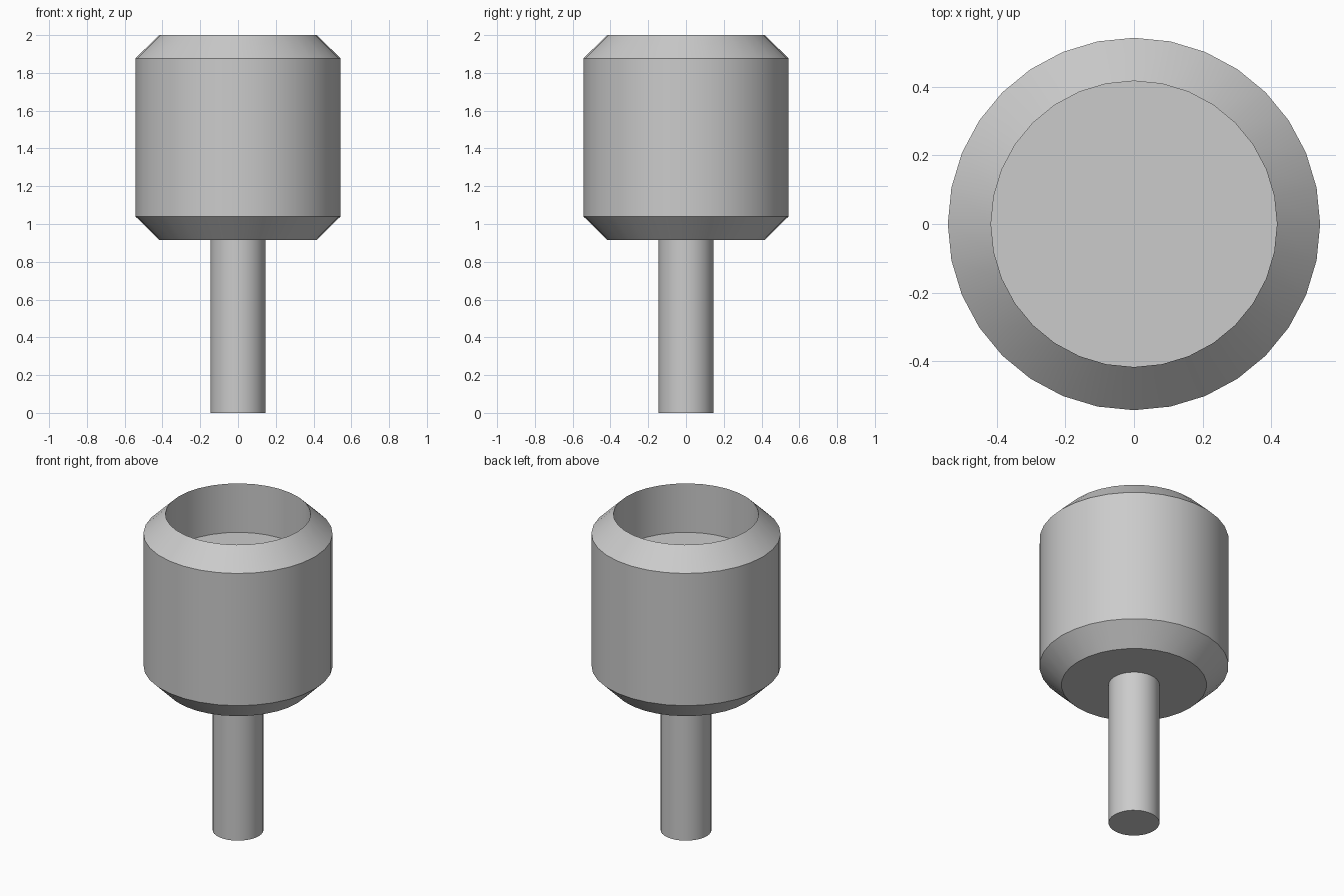
import bpy, bmesh, math

cube = bpy.data.objects.get("Cube")
if cube:
    bpy.data.objects.remove(cube)

SIDES = 32
grey = bpy.data.materials.new("plain grey")
grey.use_nodes = True
grey.diffuse_color = (0.6, 0.6, 0.6, 1)
grey.node_tree.nodes["Principled BSDF"].inputs["Base Color"].default_value = (0.6, 0.6, 0.6, 1)


def turned(name, profile):
    """Closed solid turned about z from (radius, height) rings, bottom to top."""
    bm = bmesh.new()
    rings = []
    for r, z in profile:
        rings.append([bm.verts.new((r * math.cos(math.tau * i / SIDES),
                                    r * math.sin(math.tau * i / SIDES), z))
                      for i in range(SIDES)])
    for low, high in zip(rings, rings[1:]):
        for i in range(SIDES):
            j = (i + 1) % SIDES
            bm.faces.new((low[i], low[j], high[j], high[i]))
    bm.faces.new(rings[0][::-1])
    bm.faces.new(rings[-1])
    mesh = bpy.data.meshes.new(name)
    bm.to_mesh(mesh)
    bm.free()
    mesh.materials.append(grey)
    obj = bpy.data.objects.new(name, mesh)
    bpy.context.collection.objects.link(obj)
    bpy.ops.object.select_all(action='DESELECT')
    obj.select_set(True)
    bpy.context.view_layer.objects.active = obj
    bpy.ops.object.shade_smooth_by_angle(angle=math.radians(30))
    return obj


# Chamfered cup with a straight-walled recess in its top
turned("cup", [(0.417, 0.915), (0.543, 1.04), (0.543, 1.877),
               (0.417, 2.0), (0.417, 1.69)])

# Round stem under the cup
turned("stem", [(0.146, 0), (0.146, 0.915)])
